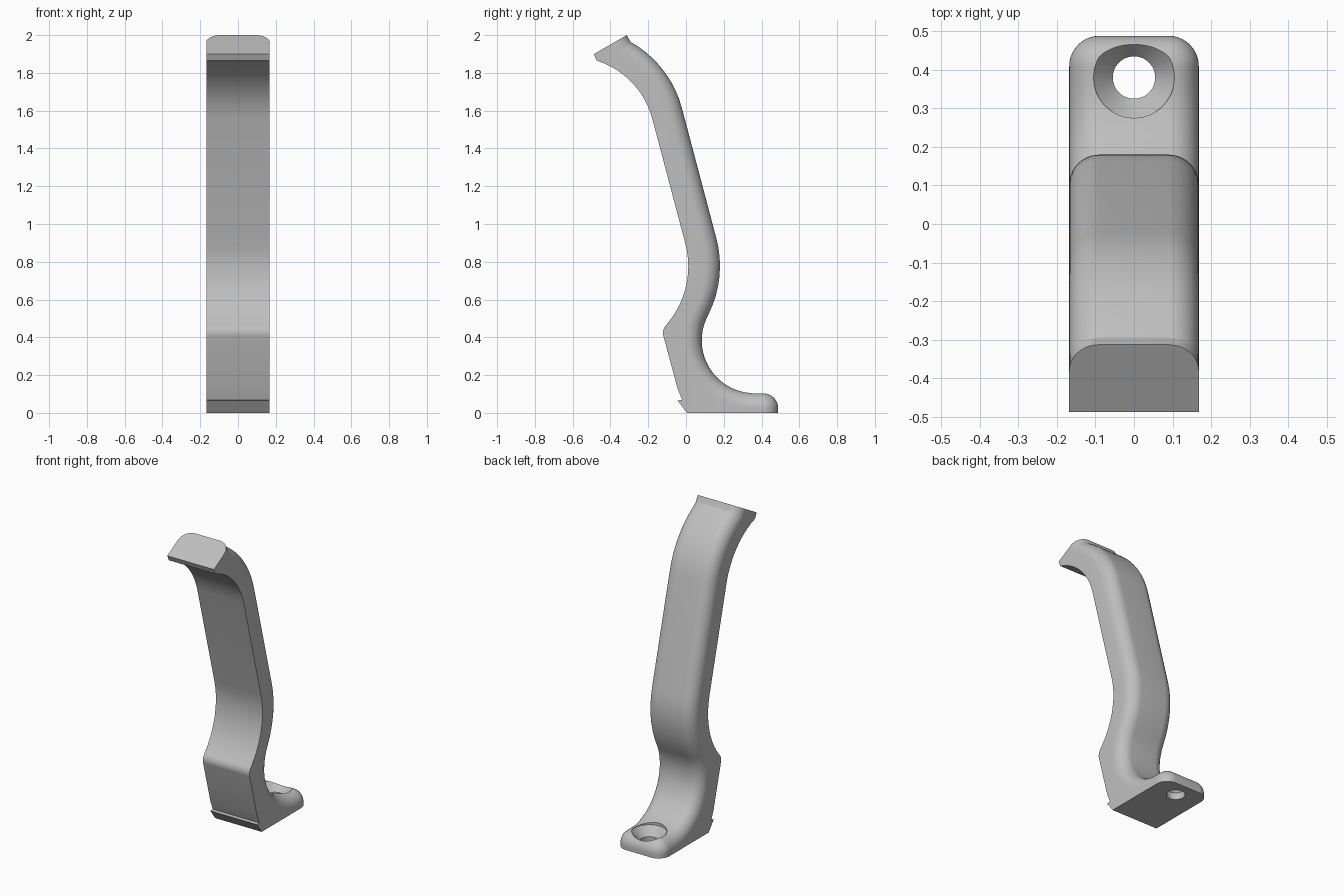
import bpy, bmesh, math
from mathutils import Vector

if "Cube" in bpy.data.objects:
    bpy.data.objects.remove(bpy.data.objects["Cube"], do_unlink=True)

HALF, FILLET = 0.168, 0.078

grey = bpy.data.materials.new("plain grey")
grey.use_nodes = True
colour = (0.52, 0.52, 0.52, 1)
grey.diffuse_color = colour
grey.node_tree.nodes["Principled BSDF"].inputs["Base Color"].default_value = colour


def rounded_path(corners):
    """Polyline of (y, z, radius) with each corner replaced by an arc."""
    pts = [Vector(c[:2]) for c in corners]
    out = []
    for i, (y, z, r) in enumerate(corners):
        p = pts[i]
        if r == 0:
            out.append(p)
            continue
        a, b = (pts[i - 1] - p).normalized(), (pts[i + 1] - p).normalized()
        half = a.angle(b) / 2
        centre = p + (a + b).normalized() * (r / math.sin(half))
        start = p + a * (r / math.tan(half)) - centre
        turn = (math.pi - 2 * half) * (1 if a.cross(b) < 0 else -1)
        steps = max(5, round(abs(turn) / math.radians(5)))
        for k in range(steps + 1):
            t = turn * k / steps
            c, s = math.cos(t), math.sin(t)
            out.append(centre + Vector((c * start.x - s * start.y,
                                        s * start.x + c * start.y)))
    return out


def make_object(name, bm):
    bmesh.ops.recalc_face_normals(bm, faces=bm.faces)
    mesh = bpy.data.meshes.new(name)
    bm.to_mesh(mesh)
    bm.free()
    mesh.materials.append(grey)
    obj = bpy.data.objects.new(name, mesh)
    bpy.context.collection.objects.link(obj)
    return obj


# Back and front outlines, both from the top end down to the foot
back = rounded_path([(-0.313, 2.0, 0), (-0.295, 1.965, 0), (-0.083, 1.846, 0.57),
                     (0.216, 0.715, 0.57), (-0.09, 0.104, 0.28),
                     (0.488, 0.104, 0.08), (0.488, 0, 0)])
front = rounded_path([(-0.488, 1.9, 0), (-0.473, 1.865, 0), (-0.24, 1.79, 0.44),
                      (0.059, 0.66, 0.47), (-0.128, 0.438, 0.06),
                      (-0.045, 0.13, 0), (-0.02, 0.068, 0), (-0.045, 0.066, 0),
                      (0.005, 0, 0)])

# Outward normals of the back; the ends stay within their flat end faces
normals = []
for i in range(len(back)):
    total = Vector((0, 0))
    for p, q in zip(back[max(i - 1, 0):i + 1], back[i:i + 2] if i == 0 else back[i:i + 1] * 2):
        if (q - p).length > 1e-6:
            total += (q - p).normalized()
    if 0 < i < len(back) - 1:
        total += (back[i + 1] - back[i]).normalized()
    total.normalize()
    normals.append(Vector((-total.y, total.x)))
normals[0] = (back[0] - front[0]).normalized()
normals[-1] = Vector((1, 0))

# Hook body: outline slices across the width, the back drawn in at the sides
STEPS = 10
side = [(HALF - FILLET + FILLET * math.sin(a), FILLET * (1 - math.cos(a)))
        for a in (math.pi / 2 * k / STEPS for k in range(STEPS + 1))]
slices = [(-x, d) for x, d in reversed(side)] + side
bm = bmesh.new()
rings = []
for x, d in slices:
    outline = [p - n * d for p, n in zip(back, normals)] + front[::-1]
    rings.append([bm.verts.new((x, p.x, p.y)) for p in outline])
for a, b in zip(rings, rings[1:]):
    for i in range(len(a)):
        j = (i + 1) % len(a)
        bm.faces.new((a[i], a[j], b[j], b[i]))
bm.faces.new(rings[0])
bm.faces.new(rings[-1])
bmesh.ops.remove_doubles(bm, verts=bm.verts, dist=0.0003)
body = make_object("hook_body", bm)

# Countersunk screw hole: revolved cutter
bm = bmesh.new()
rings = []
for r, z in ((0.055, -0.1), (0.055, 0.045), (0.105, 0.1), (0.105, 0.4)):
    rings.append([bm.verts.new((r * math.cos(math.tau * k / 48),
                                0.38 + r * math.sin(math.tau * k / 48), z))
                  for k in range(48)])
for a, b in zip(rings, rings[1:]):
    for k in range(48):
        j = (k + 1) % 48
        bm.faces.new((a[k], a[j], b[j], b[k]))
bm.faces.new(rings[0])
bm.faces.new(rings[-1])
cutter = make_object("screw_hole_cutter", bm)

cut = body.modifiers.new("screw_hole", "BOOLEAN")
cut.operation, cut.solver, cut.object = "DIFFERENCE", "EXACT", cutter
bpy.ops.object.select_all(action="DESELECT")
body.select_set(True)
bpy.context.view_layer.objects.active = body
bpy.ops.object.modifier_apply(modifier=cut.name)
bpy.data.objects.remove(cutter, do_unlink=True)
bpy.ops.object.shade_smooth_by_angle(angle=math.radians(30))
